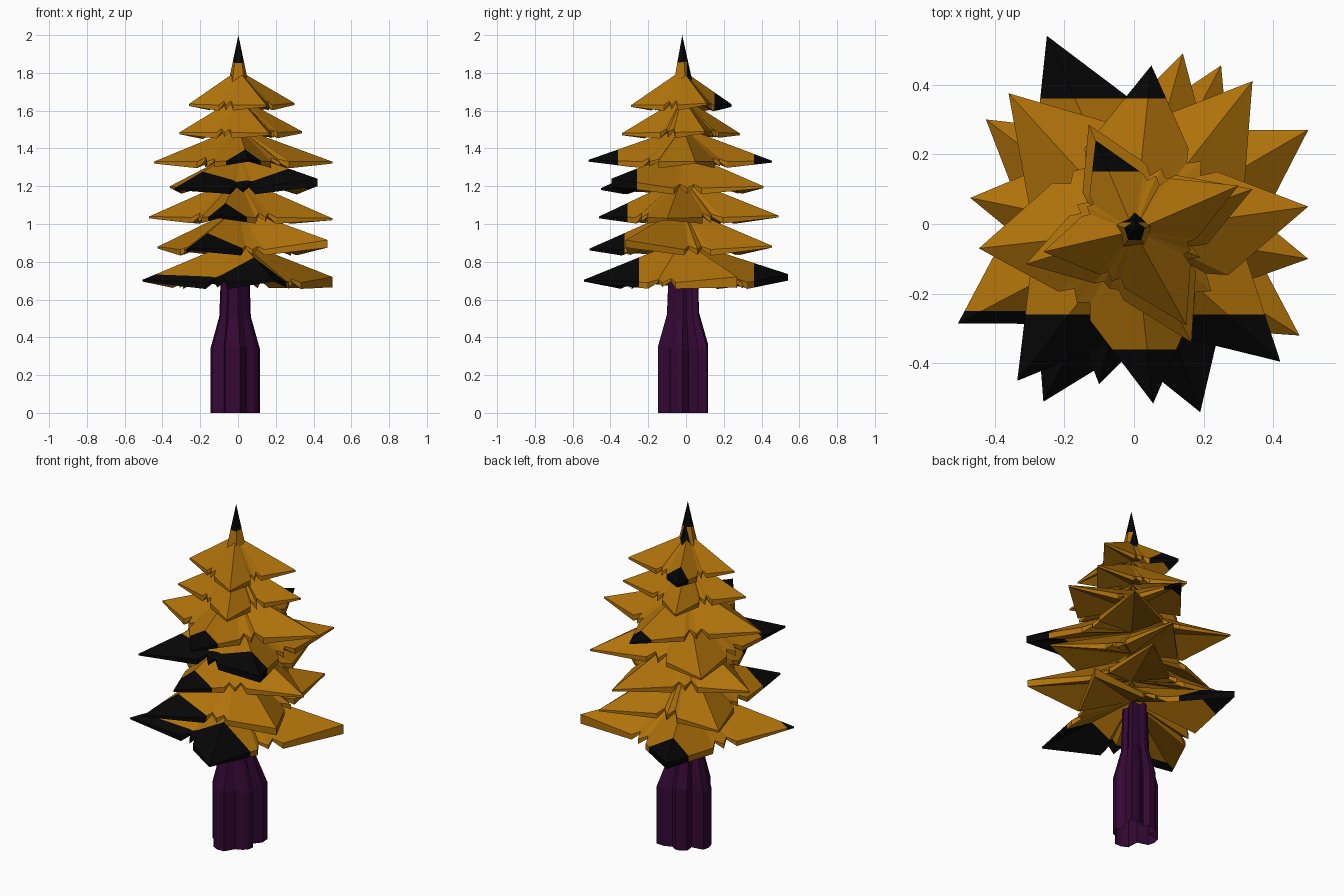
import bpy, bmesh, math, random
from mathutils import Vector

if "Cube" in bpy.data.objects:
    bpy.data.objects.remove(bpy.data.objects["Cube"])

random.seed(4)
CX, CY = 0.0, -0.02


def material(name, rgb):
    m = bpy.data.materials.new(name)
    m.diffuse_color = (*rgb, 1)
    m.use_nodes = True
    m.node_tree.nodes["Principled BSDF"].inputs["Base Color"].default_value = m.diffuse_color
    return m


ORANGE = material("amber needles", (0.43, 0.168, 0.003))
BLACK = material("charred needles", (0.0018, 0.0018, 0.0018))
PURPLE = material("purple bark", (0.034, 0.0025, 0.035))


def finish(bm, name, mats, cuts=()):
    """Cut the mesh along planes and blacken every face beyond one of them."""
    planes = [(Vector(co), Vector(no)) for co, no in cuts]
    for co, no in planes:
        geom = bm.verts[:] + bm.edges[:] + bm.faces[:]
        bmesh.ops.bisect_plane(bm, geom=geom, plane_co=co, plane_no=no, dist=1e-5)
    bmesh.ops.recalc_face_normals(bm, faces=bm.faces)
    for f in bm.faces:
        c = f.calc_center_median()
        f.material_index = int(any((c - co).dot(no) > 0 for co, no in planes))
    me = bpy.data.meshes.new(name)
    bm.to_mesh(me)
    bm.free()
    for m in mats:
        me.materials.append(m)
    ob = bpy.data.objects.new(name, me)
    bpy.context.collection.objects.link(ob)
    return ob


def tier(name, tips, z_low, rise, hollow, cuts):
    """Four-pointed star: fan on top, thin notched rim, hollow fan below.
    Each tip is x, y, upper z, edge thickness."""
    pol = sorted((math.atan2(y - CY, x - CX), math.hypot(x - CX, y - CY), z, h)
                 for x, y, z, h in tips)
    z_mean = sum(p[2] for p in pol) / len(pol)
    rim = []
    for i, (a, r, z, h) in enumerate(pol):
        b, s = pol[(i + 1) % len(pol)][:2]
        gap = (b - a) % math.tau
        rim.append((a, r, z, z - h))
        # flank, notch, small tooth, notch, flank
        for t, v, lift in ((.36, .575, 0), (.42, .49, .035), (.50, .55, .005),
                           (.58, .49, .035), (.64, .575, 0)):
            v *= (r * (1 - t) + s * t) * random.uniform(.96, 1.04)
            low = z_low + lift + random.uniform(0, .008)
            rim.append((a + gap * t, v, max(low + .015, z_low + .035), low))
    bm = bmesh.new()
    pt = lambda a, r, z: bm.verts.new((CX + r * math.cos(a), CY + r * math.sin(a), z))
    up = [pt(a, r, z) for a, r, z, _ in rim]
    lo = [pt(a, r, z) for a, r, _, z in rim]
    top = bm.verts.new((CX, CY, z_mean + rise))
    under = bm.verts.new((CX, CY, z_low + hollow))
    n = len(rim)
    for i in range(n):
        j = (i + 1) % n
        bm.faces.new((up[i], up[j], top))
        bm.faces.new((lo[j], lo[i], under))
        bm.faces.new((lo[i], lo[j], up[j]))
        bm.faces.new((lo[i], up[j], up[i]))
    return finish(bm, name, [ORANGE, BLACK], cuts)


def front(y):
    return ((0, y, 0), (0, -1, 0))


def back(y):
    return ((0, y, 0), (0, 1, 0))


# Foliage tiers, bottom to top: tips, low height, rise, hollow, black cuts
TIERS = [
    ([(-.25, .54, .735, .035), (.50, .27, .72, .055), (.19, -.54, .705, .01),
      (-.505, -.285, .705, .01)], .655, .20, .17, [front(-.25), back(.36)]),
    ([(.25, .455, .885, .01), (.475, -.32, .915, .04), (-.26, -.51, .87, .01),
      (-.425, .30, .88, .01)], .83, .20, .12, [front(-.325)]),
    ([(.14, .49, 1.045, .01), (.50, -.10, 1.03, .01), (-.10, -.46, 1.04, .01),
      (-.47, .075, 1.04, .01)], 1.0, .21, .12, [front(-.31)]),
    ([(.34, .41, 1.20, .01), (.42, -.395, 1.24, .04), (-.335, -.45, 1.19, .01),
      (-.36, .375, 1.20, .01)], 1.155, .18, .10, [front(-.26)]),
    ([(.05, .455, 1.335, .01), (.50, .05, 1.33, .01), (.055, -.515, 1.34, .01),
      (-.445, -.07, 1.33, .01)], 1.295, .18, .10, [front(-.36), back(.36)]),
    ([(-.13, .285, 1.48, .01), (.34, .10, 1.49, .01), (.165, -.34, 1.48, .01),
      (-.31, -.115, 1.485, .01)], 1.45, .19, .10, []),
    ([(-.11, .24, 1.635, .015), (.30, .11, 1.64, .01), (.15, -.29, 1.63, .01),
      (-.26, -.08, 1.635, .01)], 1.595, .18, .10, [back(.15)]),
]
for k, args in enumerate(TIERS):
    tier(f"foliage_tier_{k + 1}", *args)

# Top spike with black point
bm = bmesh.new()
bmesh.ops.create_cone(bm, cap_ends=True, segments=5, radius1=.055, radius2=0, depth=.25)
bmesh.ops.translate(bm, verts=bm.verts, vec=(CX + .002, CY, 1.875))
finish(bm, "top_spike", [ORANGE, BLACK], [((0, 0, 1.86), (0, -0.15, 1)), back(.005)])

# Fluted trunk, open below: five root lobes, sloping shoulders, slimmer shaft.
# Each lobe is angle in degrees, radius, shoulder height.
LOBES = [(45, .15, .34), (112, .122, .36), (182, .146, .34), (258, .152, .35), (335, .115, .33)]
bm = bmesh.new()
rings = []
for wide, height in ((1, None), (1, 0), (.64, .17), (.57, .43)):
    ring = []
    for i, (deg, r, sh) in enumerate(LOBES):
        gap = (LOBES[(i + 1) % 5][0] - deg) % 360
        z = 0 if height is None else sh + height
        for d, k in ((-16, .97), (0, 1), (16, .97), (gap / 2, .66)):
            a = math.radians(deg + d)
            if d == 0 and deg == 45:
                k = 1.06
            elif deg == 45 and k == .97:
                k = .88
            q = r * k * wide
            if k == .66 and wide < 1:                # grooves get shallower higher up
                q *= 1.15
            c = 0 if wide == 1 else -.006
            ring.append(bm.verts.new((c + q * math.cos(a), c + q * math.sin(a), z)))
    rings.append(ring)
n = len(rings[0])
for lo, up in zip(rings, rings[1:]):
    for i in range(n):
        j = (i + 1) % n
        bm.faces.new((lo[i], lo[j], up[j], up[i]))
bm.faces.new(rings[-1])
finish(bm, "trunk", [PURPLE])
